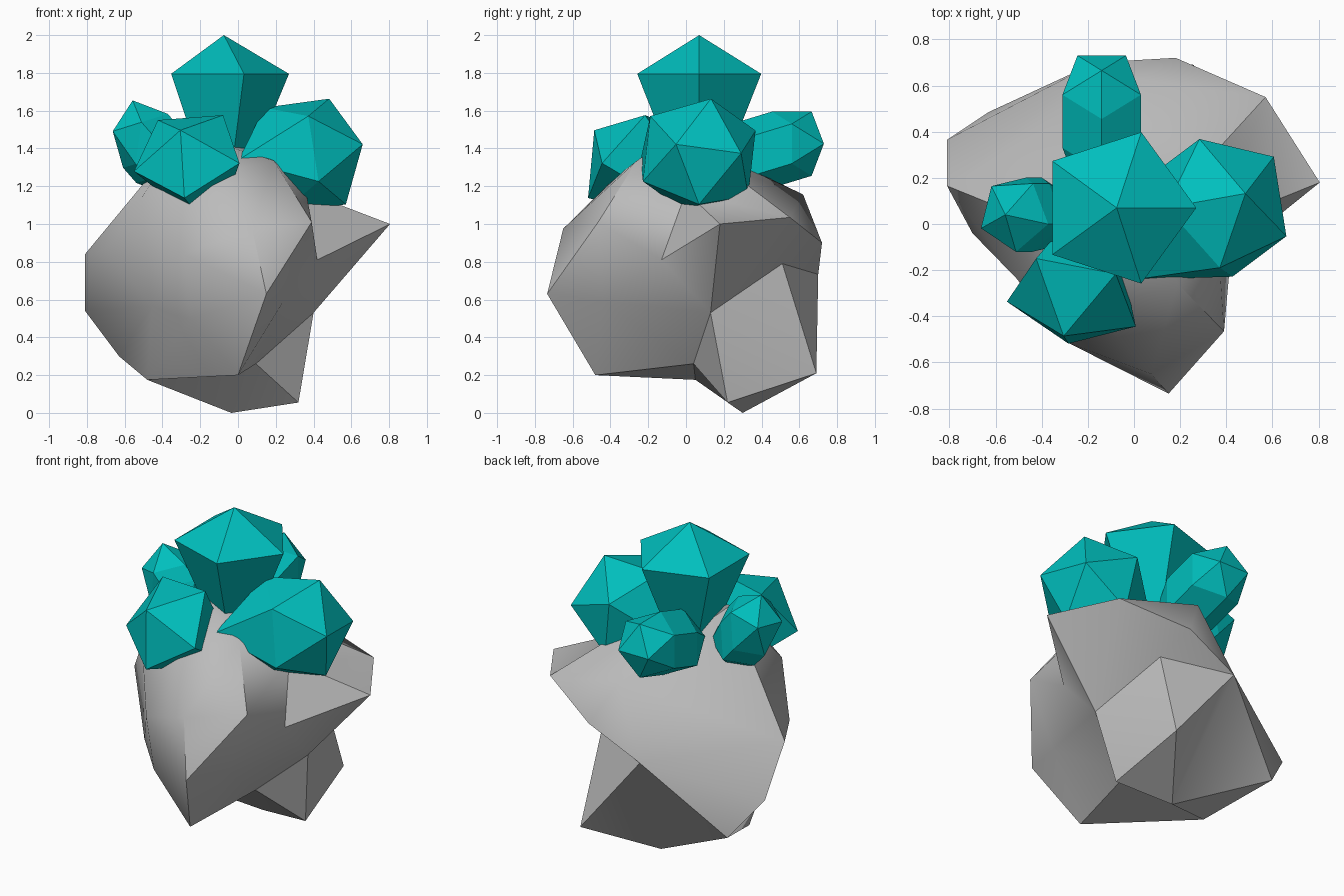
import bpy, bmesh, math
from mathutils import Vector

if "Cube" in bpy.data.objects:
    bpy.data.objects.remove(bpy.data.objects["Cube"])


def material(name, rgb):
    m = bpy.data.materials.new(name)
    m.diffuse_color = (*rgb, 1.0)
    m.use_nodes = True
    m.node_tree.nodes["Principled BSDF"].inputs["Base Color"].default_value = m.diffuse_color
    return m


STONE = material("grey stone", (0.5, 0.5, 0.5))
TEAL = material("teal crystal", (0.0, 0.52, 0.51))


def finish(bm, name, mat):
    bmesh.ops.recalc_face_normals(bm, faces=bm.faces[:])
    me = bpy.data.meshes.new(name)
    bm.to_mesh(me)
    bm.free()
    me.materials.append(mat)
    ob = bpy.data.objects.new(name, me)
    bpy.context.collection.objects.link(ob)
    return ob


def hull(points):
    """Mesh wrapped around points; returns the bmesh and its vertices in order."""
    bm = bmesh.new()
    vs = [bm.verts.new(p) for p in points]
    res = bmesh.ops.convex_hull(bm, input=vs, use_existing_faces=False)
    loose = [v for v in vs if not v.link_faces]
    bmesh.ops.delete(bm, geom=loose, context='VERTS')
    return bm, vs


def crease(bm, a, b):
    """Turn the edge between two triangles so that it joins a and b."""
    for e in bm.edges:
        tips = {v for f in e.link_faces for v in f.verts} - set(e.verts)
        if tips == {a, b}:
            bmesh.ops.rotate_edges(bm, edges=[e], use_ccw=False)
            return


def frame(axis, ref):
    w = Vector(axis).normalized()
    r = Vector(ref)
    u = (r - w * r.dot(w)).normalized()
    return u, w.cross(u), w


# Boulder: corner points joined by wrapping their directions around a centre
CORNERS = [
    (-.81, .165, .84), (-.81, .365, .54), (-.70, -.04, .865), (-.63, .485, .30),
    (-.48, .05, .175), (-.455, -.29, .565), (-.255, -.48, .495), (-.285, -.515, .84),
    (-.51, -.235, 1.14), (0, -.48, .20), (.15, -.735, .63), (.075, -.65, .975),
    (.39, -.465, 1.01), (.19, -.26, 1.335), (.36, .0, 1.17), (.42, -.13, .81),
    (.805, .18, 1.0), (.40, .13, .53), (.24, -.44, .59), (.095, .04, .26),
    (.32, .22, .055), (-.035, .30, 0), (.26, .69, .21), (-.165, .70, .733),
    (.18, .72, .90), (.57, .55, 1.035), (.04, .62, 1.156), (.23, .51, .79),
    (.25, .20, 1.30), (-.18, -.37, 1.25), (-.28, -.05, 1.48), (0, .05, 1.42),
]
core = Vector((0, 0, .72))
bm, vs = hull([(Vector(p) - core).normalized() for p in CORNERS])
for v, p in zip(vs, CORNERS):
    v.co = p
# ridges and hollows: back underside, front underside, right-hand hollow, left rim
for a, b in ((23, 21), (6, 21), (19, 17), (3, 5), (25, 27)):
    crease(bm, vs[a], vs[b])
rock = finish(bm, "boulder", STONE)
bpy.context.view_layer.objects.active = rock
rock.select_set(True)
bpy.ops.object.shade_smooth_by_angle(angle=math.radians(38))
rock.select_set(False)


def pointed_crystal(name, ring_centre, radius, axis, ref, cap, root):
    """Five-sided cap over a long tapering root."""
    u, v, w = frame(axis, ref)
    c = Vector(ring_centre)
    pts = [c + w * cap, c - w * root]
    for k in range(5):
        a = math.tau * k / 5
        pts.append(c + (u * math.cos(a) + v * math.sin(a)) * radius)
    finish(hull(pts)[0], name, TEAL)


def round_crystal(name, centre, radius, axis, ref, stretch=1.0, tail=1.0, root=None):
    """Twenty-sided crystal, stretched along its axis or drawn out to a root."""
    u, v, w = frame(axis, ref)
    c = Vector(centre)
    s = radius * stretch
    pts = [c + w * s, c - w * s * tail]
    for k in range(10):
        a = math.tau * k / 10
        h = .447 * s * (1 if k % 2 == 0 else -1)
        pts.append(c + (u * math.cos(a) + v * math.sin(a)) * radius * .894 + w * h)
    if root:
        pts += [p + Vector(root) for p in pts]
    finish(hull(pts)[0], name, TEAL)


# Crystal cluster
pointed_crystal("centre_crystal", (-.075, .07, 1.795), .345,
                (0, 0, 1), (1, 0, 0), .205, .83)
pointed_crystal("front_crystal", (-.266, -.333, 1.373), .30,
                (-.04, -.157, .127), (.176, .09, .217), .2, .70)
round_crystal("right_crystal", (.355, .07, 1.36), .335,
              (.26, .23, .015), (.11, .045, .31), 1.0, 1.4)
round_crystal("left_crystal", (-.49, .04, 1.44), .18,
              (-.3, .0, .95), (-.8, -.3, 0), 1.25, 1.0, (.07, 0, -.08))
# the back crystal has one edge on top, running front to back
t = .851, .526
round_crystal("back_crystal", (-.14, .56, 1.425), .20,
              (0, t[1], t[0]), (0, -t[1], t[0]), 1.0, 1.0, (0, -.23, -.07))
